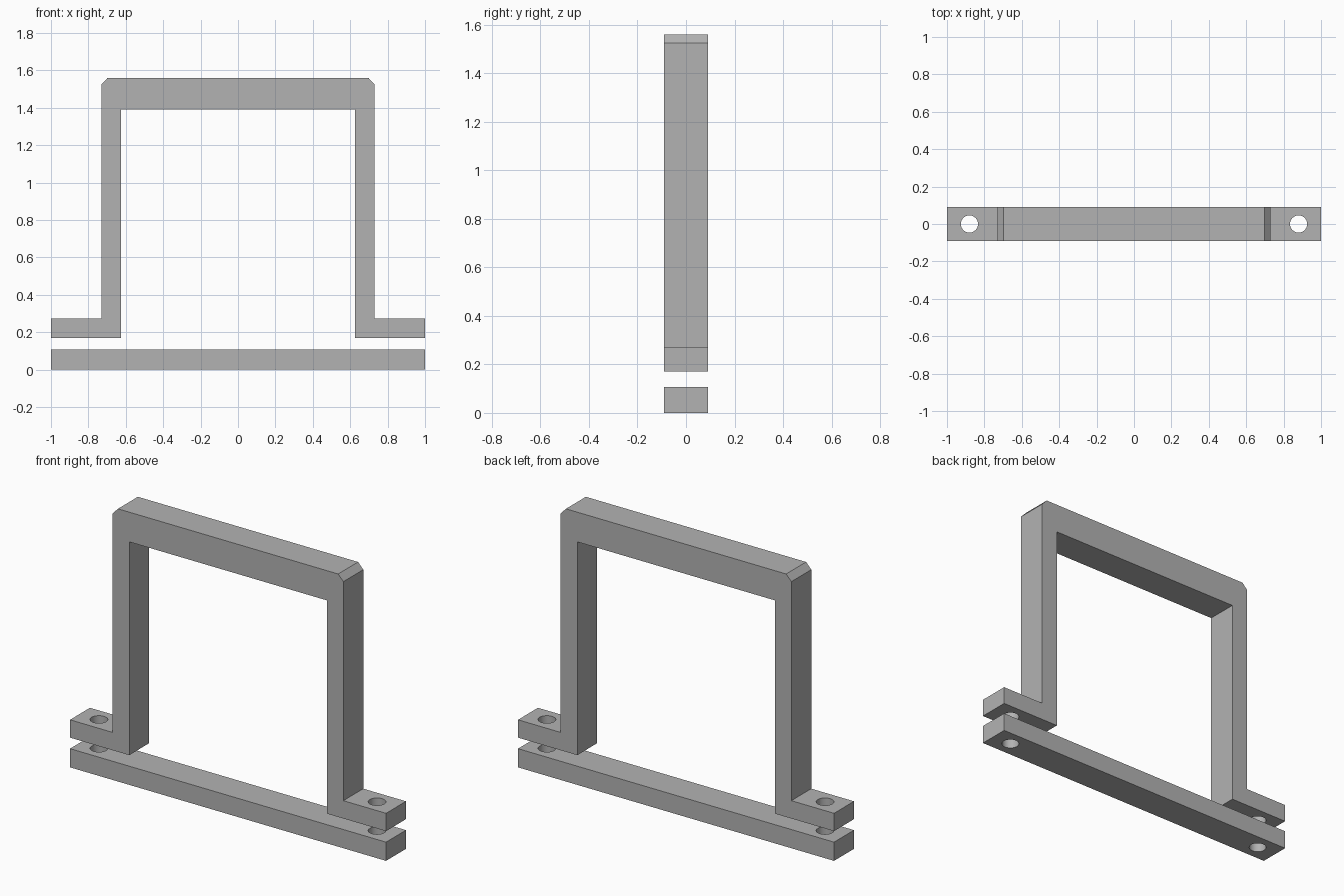
import bpy, bmesh
from mathutils import Vector

if "Cube" in bpy.data.objects:
    bpy.data.objects.remove(bpy.data.objects["Cube"])

HALF_DEPTH = 0.09
HOLE_X, HOLE_R = 0.88, 0.046

grey = bpy.data.materials.new("plain_grey")
grey.use_nodes = True
colour = (0.45, 0.45, 0.45, 1)
grey.diffuse_color = colour
grey.node_tree.nodes["Principled BSDF"].inputs["Base Color"].default_value = colour


def extrude_profile(name, points):
    """Solid made from an x-z outline extruded through the depth."""
    bm = bmesh.new()
    face = bm.faces.new([bm.verts.new((x, -HALF_DEPTH, z)) for x, z in points])
    new = bmesh.ops.extrude_face_region(bm, geom=[face])["geom"]
    verts = [v for v in new if isinstance(v, bmesh.types.BMVert)]
    bmesh.ops.translate(bm, verts=verts, vec=Vector((0, 2 * HALF_DEPTH, 0)))
    bmesh.ops.recalc_face_normals(bm, faces=bm.faces)
    mesh = bpy.data.meshes.new(name)
    bm.to_mesh(mesh)
    bm.free()
    mesh.materials.append(grey)
    obj = bpy.data.objects.new(name, mesh)
    bpy.context.collection.objects.link(obj)
    return obj


def drill(obj, cutters):
    """Cut the bolt holes, then smooth only their walls."""
    bpy.ops.object.select_all(action='DESELECT')
    obj.select_set(True)
    bpy.context.view_layer.objects.active = obj
    for cutter in cutters:
        mod = obj.modifiers.new("bolt_hole", 'BOOLEAN')
        mod.operation = 'DIFFERENCE'
        mod.solver = 'EXACT'
        mod.object = cutter
        bpy.ops.object.modifier_apply(modifier=mod.name)
    bpy.ops.object.shade_smooth_by_angle()


# Hanger: right half of the outline, mirrored to the left
half = [(0.625, 1.39), (0.625, 0.17), (1, 0.17), (1, 0.272),
        (0.73, 0.272), (0.73, 1.525), (0.697, 1.56)]
hanger = extrude_profile("clamp_frame", half + [(-x, z) for x, z in reversed(half)])

# Flat bar under the flanges
bar = extrude_profile("base_bar", [(-1, 0), (1, 0), (1, 0.107), (-1, 0.107)])

# Bolt holes through both parts
cutters = []
for side in (-1, 1):
    bpy.ops.mesh.primitive_cylinder_add(vertices=40, radius=HOLE_R, depth=1,
                                        location=(side * HOLE_X, 0, 0.1))
    cutter = bpy.context.object
    cutter.name = "hole_cutter"
    cutter.data.materials.append(grey)
    cutter.hide_render = True
    cutters.append(cutter)
for part in (hanger, bar):
    drill(part, cutters)
for cutter in cutters:
    bpy.data.objects.remove(cutter)
